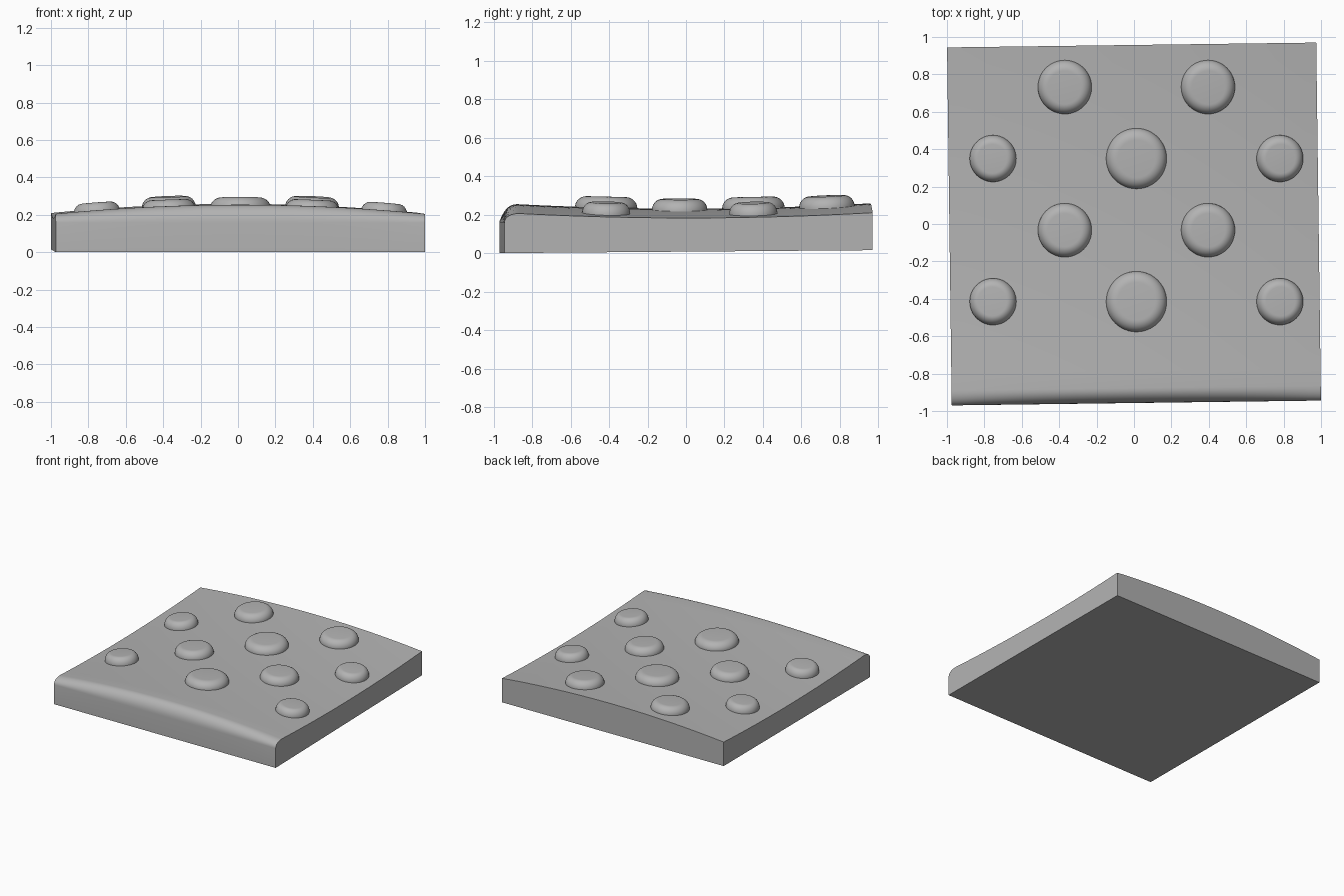
import bpy, bmesh, math
from mathutils import Matrix, Vector

cube = bpy.data.objects.get("Cube")
if cube:
    bpy.data.objects.remove(cube)

grey = bpy.data.materials.new("plain grey")
grey.use_nodes = True
colour = (0.45, 0.45, 0.45, 1)
grey.diffuse_color = colour
grey.node_tree.nodes["Principled BSDF"].inputs["Base Color"].default_value = colour

HALF_X, HALF_Y = 0.987, 0.957
TURN = math.radians(0.75)


def top_z(x, y):
    """Height of the gently crowned and dished top."""
    return 0.231 + 0.03 * y * y - 0.05 * x * x


def finish(bm, name, angle):
    bmesh.ops.recalc_face_normals(bm, faces=bm.faces)
    mesh = bpy.data.meshes.new(name)
    bm.to_mesh(mesh)
    bm.free()
    obj = bpy.data.objects.new(name, mesh)
    bpy.context.collection.objects.link(obj)
    mesh.materials.append(grey)
    bpy.ops.object.select_all(action='DESELECT')
    obj.select_set(True)
    bpy.context.view_layer.objects.active = obj
    bpy.ops.object.shade_smooth_by_angle(angle=math.radians(angle))
    return obj


# Slab: cross-sections with a rounded front edge, lofted from left to right
def section(x):
    depth, drop = 0.08, 0.10 - 0.05 * x * x
    pts = [(-HALF_Y, 0.0)]
    for i in range(9):
        a = math.pi / 2 * i / 8
        y = -HALF_Y + depth * (1 - math.cos(a))
        pts.append((y, top_z(x, y) - drop * (1 - math.sin(a))))
    start = -HALF_Y + depth
    for i in range(1, 21):
        y = start + (HALF_Y - start) * i / 20
        pts.append((y, top_z(x, y)))
    pts.append((HALF_Y, 0.015))
    return pts


bm = bmesh.new()
steps = 32
rings = []
for i in range(steps + 1):
    x = HALF_X * (2 * i / steps - 1)
    rings.append([bm.verts.new((x, y, z)) for y, z in section(x)])
for a, b in zip(rings, rings[1:]):
    for j in range(len(a)):
        k = (j + 1) % len(a)
        bm.faces.new((a[j], a[k], b[k], b[j]))
bm.faces.new(rings[0])
bm.faces.new(rings[-1])
bmesh.ops.rotate(bm, verts=bm.verts, matrix=Matrix.Rotation(TURN, 3, 'Z'))
finish(bm, "slab", 35)


# Studs: flat-topped round buttons that lean with the surface
def stud(name, x, y, radius):
    bm = bmesh.new()
    height, flat, sides = 0.057, radius * 0.62, 48
    profile = [(radius, -0.02)]
    for i in range(11):
        a = math.pi / 2 * i / 10
        profile.append((flat + (radius - flat) * math.cos(a), height * math.sin(a)))
    loops = [[bm.verts.new((r * math.cos(t), r * math.sin(t), z))
              for t in (math.tau * s / sides for s in range(sides))]
             for r, z in profile]
    for a, b in zip(loops, loops[1:]):
        for s in range(sides):
            n = (s + 1) % sides
            bm.faces.new((a[s], a[n], b[n], b[s]))
    bm.faces.new(loops[0])
    bm.faces.new(loops[-1])
    obj = finish(bm, name, 50)
    normal = Vector((0.1 * x, -0.06 * y, 1))
    obj.rotation_mode = 'QUATERNION'
    obj.rotation_quaternion = Vector((0, 0, 1)).rotation_difference(normal)
    obj.location = (x, y, top_z(x, y))


CENTRE = 0.013
for row, y in (("back", 0.35), ("front", -0.415)):
    stud(row + "_large_stud", CENTRE, y, 0.162)
    for side, s in (("right", -1), ("left", 1)):
        stud(f"{row}_{side}_small_stud", CENTRE + s * 0.767, y, 0.125)
        stud(f"{row}_{side}_medium_stud", CENTRE + s * 0.383, y + 0.382, 0.144)
